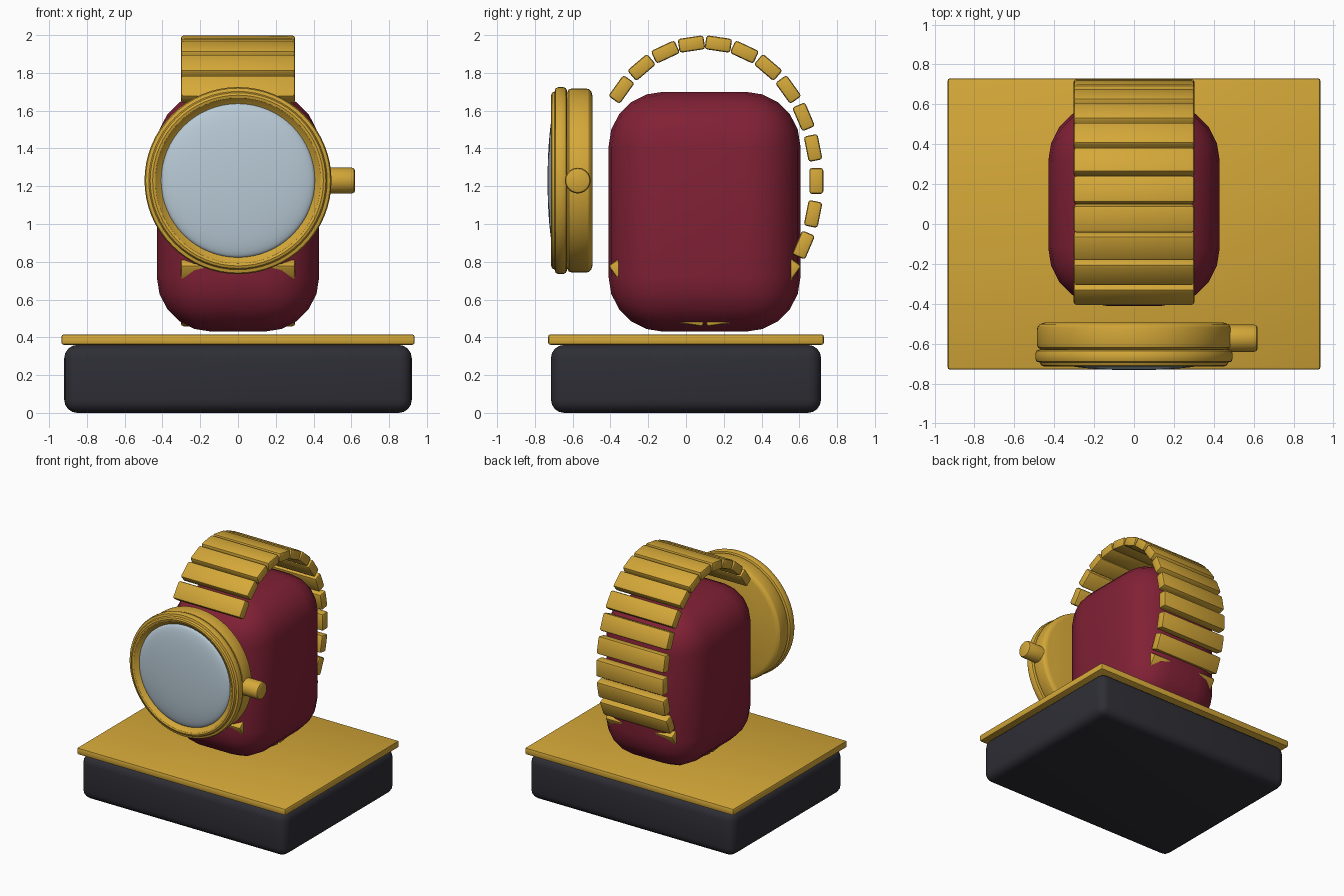
import bpy, bmesh, math
from mathutils import Matrix, Vector

if "Cube" in bpy.data.objects:
    bpy.data.objects.remove(bpy.data.objects["Cube"], do_unlink=True)


def material(name, r, g, b):
    m = bpy.data.materials.new(name)
    m.use_nodes = True
    m.diffuse_color = (r, g, b, 1)
    m.node_tree.nodes["Principled BSDF"].inputs["Base Color"].default_value = (r, g, b, 1)
    return m


gold = material("gold", 0.66, 0.39, 0.04)
maroon = material("maroon", 0.22, 0.015, 0.036)
charcoal = material("charcoal", 0.027, 0.027, 0.036)
glass_blue = material("pale_blue_glass", 0.48, 0.59, 0.67)


def finish(name, bm, mat, angle):
    bmesh.ops.recalc_face_normals(bm, faces=bm.faces)
    mesh = bpy.data.meshes.new(name)
    bm.to_mesh(mesh)
    bm.free()
    mesh.materials.append(mat)
    obj = bpy.data.objects.new(name, mesh)
    bpy.context.collection.objects.link(obj)
    bpy.ops.object.select_all(action='DESELECT')
    obj.select_set(True)
    bpy.context.view_layer.objects.active = obj
    bpy.ops.object.shade_smooth_by_angle(angle=math.radians(angle))
    return obj


def rounded_box(name, size, centre, radius, segments, mat, tilt=0, angle=40):
    bm = bmesh.new()
    bmesh.ops.create_cube(bm, size=1)
    bmesh.ops.scale(bm, vec=size, verts=bm.verts)
    bmesh.ops.bevel(bm, geom=bm.edges[:], offset=radius, segments=segments,
                    profile=0.5, affect='EDGES')
    place = Matrix.Translation(centre) @ Matrix.Rotation(tilt, 4, 'X')
    bmesh.ops.transform(bm, matrix=place, verts=bm.verts)
    return finish(name, bm, mat, angle)


def lathe(name, profile, centre, mat, axis='Y', steps=64, angle=30):
    """Turn (radius, depth) points around the y axis, or x if asked."""
    bm = bmesh.new()
    verts = [bm.verts.new((r, d, 0)) for r, d in profile]
    edges = [bm.edges.new(pair) for pair in zip(verts, verts[1:])]
    bmesh.ops.spin(bm, geom=verts + edges, cent=(0, 0, 0), axis=(0, 1, 0),
                   angle=math.tau, steps=steps)
    bmesh.ops.remove_doubles(bm, verts=bm.verts, dist=0.0001)
    turn = Matrix.Rotation(-math.pi / 2, 4, 'Z') if axis == 'X' else Matrix()
    bmesh.ops.transform(bm, matrix=Matrix.Translation(centre) @ turn, verts=bm.verts)
    return finish(name, bm, mat, angle)


# Display stand
rounded_box("stand_base", (1.84, 1.43, 0.36), (0, 0, 0.18), 0.07, 4, charcoal)
rounded_box("stand_top_plate", (1.87, 1.46, 0.055), (0, 0, 0.388), 0.012, 2, gold)

# Cushion inside the bracelet
rounded_box("cushion", (0.86, 1.016, 1.27), (0, 0.098, 1.065), 0.29, 5, maroon)

# Bracelet: links on an ellipse, with a gap at the front for the case
LINKS, GAP = 26, range(11, 16)
RY, RZ = 0.59, 0.73
for i in range(LINKS):
    if i in GAP:
        continue
    t = math.tau * i / LINKS
    centre = Vector((0, 0.1 + RY * math.cos(t), 1.228 + RZ * math.sin(t)))
    tilt = math.atan2(RZ * math.cos(t), -RY * math.sin(t))
    rounded_box(f"bracelet_link_{i}", (0.605, 0.137, 0.074), centre, 0.014, 2, gold, tilt)

# Watch case, bezel and crystal
hub = (0, 0, 1.23)
lathe("watch_case", [(0, -0.495), (0.45, -0.495), (0.472, -0.502), (0.484, -0.515),
                     (0.487, -0.53), (0.487, -0.605), (0.482, -0.62),
                     (0.465, -0.63), (0, -0.63)], hub, gold)
lathe("bezel", [(0, -0.629), (0.475, -0.629), (0.489, -0.636), (0.495, -0.65),
                (0.495, -0.675), (0.489, -0.69), (0.472, -0.695), (0.465, -0.709),
                (0.452, -0.714), (0.438, -0.71), (0.43, -0.7), (0.405, -0.68),
                (0, -0.68)], hub, gold)
arc = [math.pi / 2 * k / 12 for k in range(13)]
lathe("crystal", [(0.408 * math.cos(a), -0.68 - 0.053 * math.sin(a)) for a in arc],
      hub, glass_blue, angle=60)

# Winding crown on the left side of the case
lathe("crown", [(0, 0.46), (0.068, 0.46), (0.068, 0.604), (0.063, 0.615),
                (0.053, 0.62), (0, 0.62)], (0, -0.573, 1.23), gold, axis='X', steps=32)
